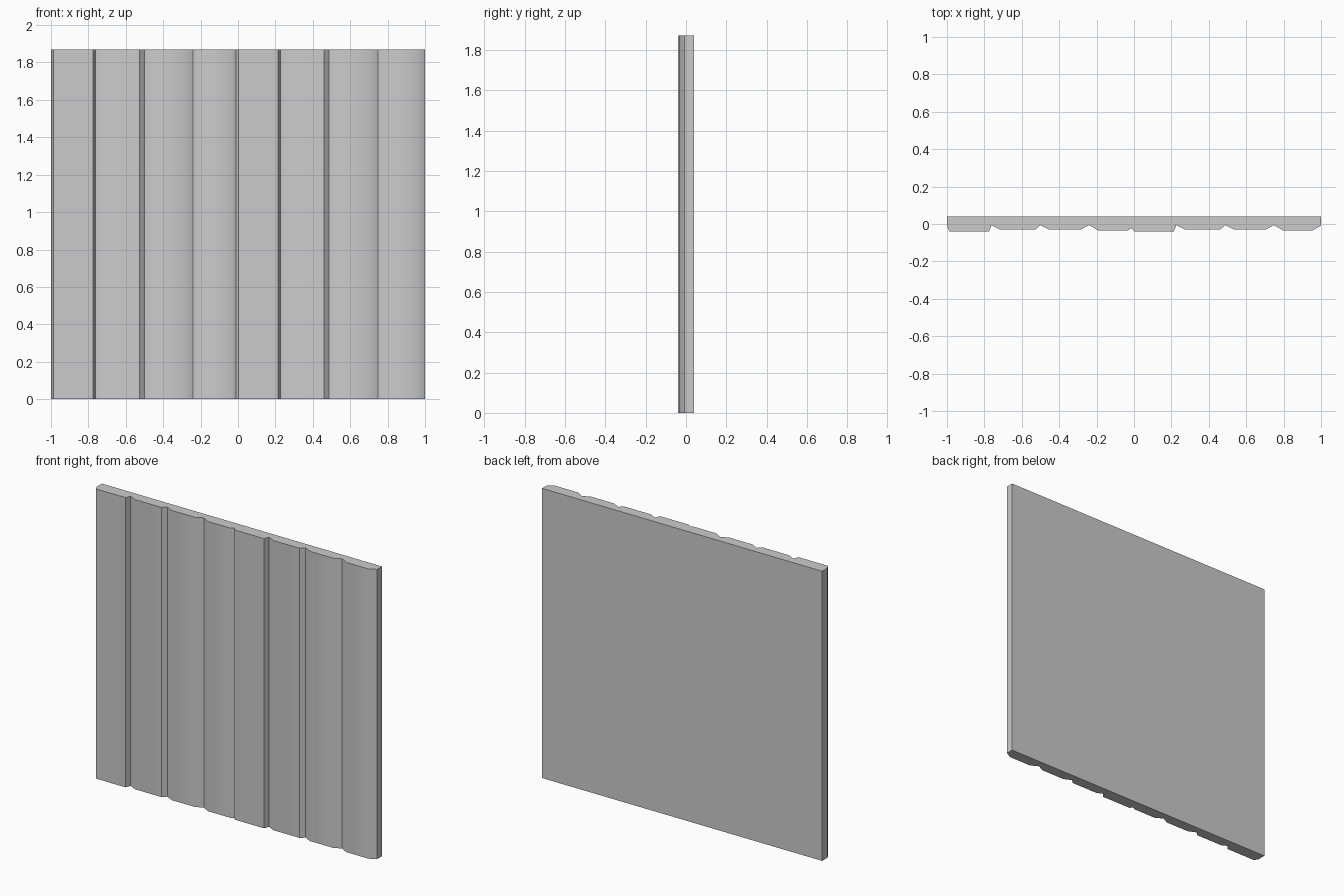
import bpy, bmesh

if "Cube" in bpy.data.objects:
    bpy.data.objects.remove(bpy.data.objects["Cube"])

HEIGHT = 1.87
BACK = 0.04

# Front edge of one four-plank section (x offset, y), repeated twice
section = [(0.0, -0.013), (0.014, -0.04), (0.225, -0.04), (0.238, -0.006),
           (0.285, -0.03), (0.473, -0.03), (0.499, -0.006), (0.548, -0.03),
           (0.715, -0.03), (0.76, -0.006), (0.808, -0.034), (0.968, -0.034)]
front = [(-1.0 + x, y) for x, y in section]
front += [(-0.012 + x, y - (0.008 if i == 0 else 0)) for i, (x, y) in enumerate(section)]
front += [(1.0, -0.008)]
outline = front + [(1.0, BACK), (-1.0, BACK)]

# Plank panel: profile extruded upward
bm = bmesh.new()
face = bm.faces.new([bm.verts.new((x, y, 0)) for x, y in outline])
ext = bmesh.ops.extrude_face_region(bm, geom=[face])
top = [g for g in ext["geom"] if isinstance(g, bmesh.types.BMVert)]
bmesh.ops.translate(bm, verts=top, vec=(0, 0, HEIGHT))
bmesh.ops.recalc_face_normals(bm, faces=bm.faces[:])
mesh = bpy.data.meshes.new("plank_panel")
bm.to_mesh(mesh)
bm.free()
panel = bpy.data.objects.new("plank_panel", mesh)
bpy.context.collection.objects.link(panel)

# Soft shading on shallow bevels, crisp groove edges
bpy.context.view_layer.objects.active = panel
panel.select_set(True)
bpy.ops.object.shade_smooth_by_angle(angle=0.6)
